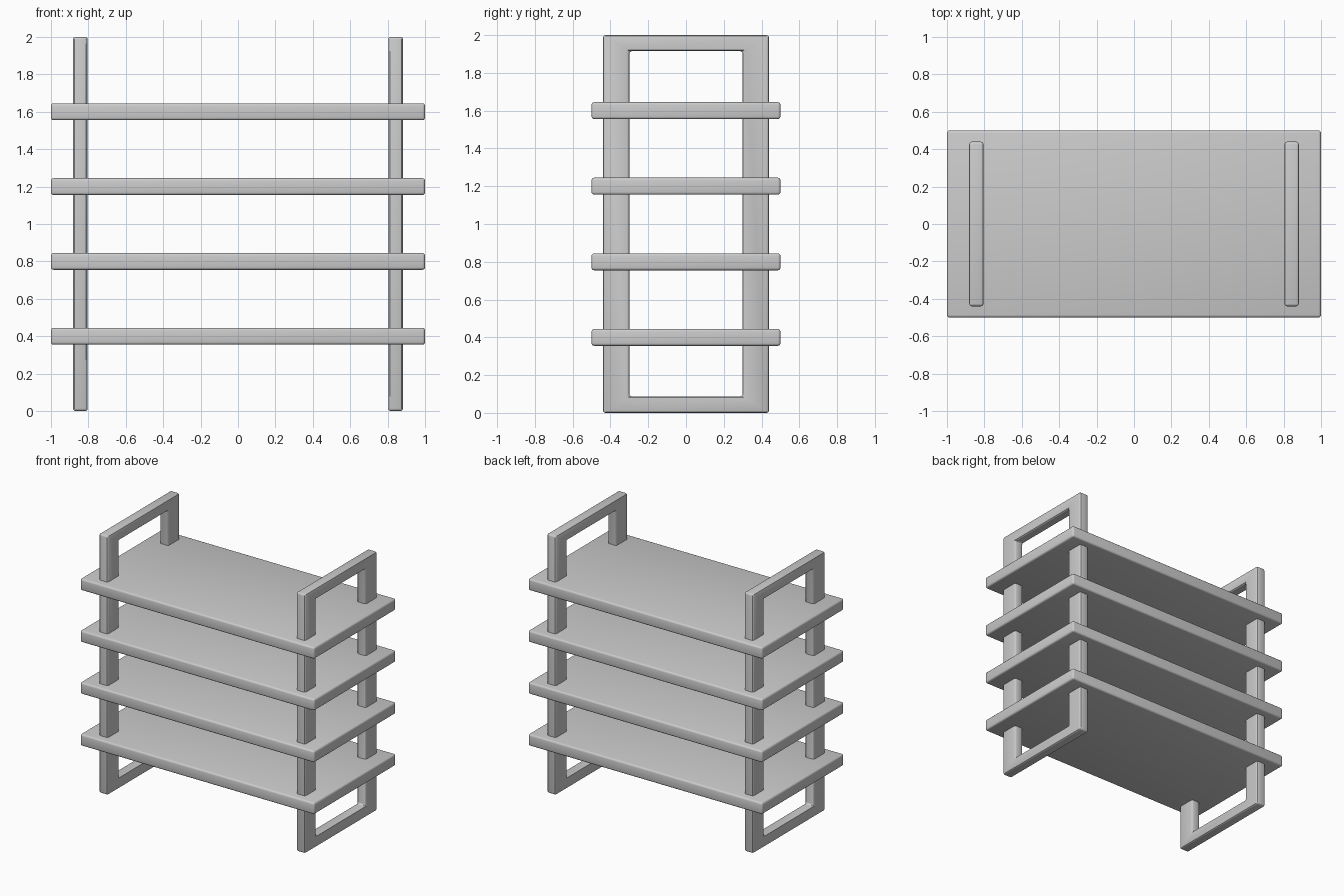
import bpy, bmesh

if "Cube" in bpy.data.objects:
    bpy.data.objects.remove(bpy.data.objects["Cube"])


def finish(name, bm):
    """Turn a bmesh into an object with softly rounded edges."""
    bmesh.ops.recalc_face_normals(bm, faces=bm.faces)
    mesh = bpy.data.meshes.new(name)
    bm.to_mesh(mesh)
    bm.free()
    ob = bpy.data.objects.new(name, mesh)
    bpy.context.collection.objects.link(ob)
    bev = ob.modifiers.new("rounded_edges", 'BEVEL')
    bev.width = 0.014
    bev.segments = 3
    bev.limit_method = 'ANGLE'
    bpy.ops.object.select_all(action='DESELECT')
    bpy.context.view_layer.objects.active = ob
    ob.select_set(True)
    bpy.ops.object.modifier_apply(modifier=bev.name)
    bpy.ops.object.shade_smooth_by_angle()
    return ob


def shelf(name, z):
    bm = bmesh.new()
    bmesh.ops.create_cube(bm, size=1)
    for v in bm.verts:
        v.co.x *= 2.0
        v.co.y *= 1.0
        v.co.z = v.co.z * 0.09 + z
    finish(name, bm)


def side_frame(name, x, width=0.077):
    # Rectangular ring in the YZ plane, extruded along X
    bm = bmesh.new()

    def loop(y, z0, z1):
        return [bm.verts.new((x - width / 2, a, b))
                for a, b in ((-y, z0), (y, z0), (y, z1), (-y, z1))]

    outer = loop(0.44, 0.0, 2.0)
    inner = loop(0.30, 0.087, 1.915)
    for i in range(4):
        j = (i + 1) % 4
        bm.faces.new((outer[i], outer[j], inner[j], inner[i]))
    ring = bm.faces[:]
    dup = bmesh.ops.extrude_face_region(bm, geom=ring, use_keep_orig=True)
    moved = [g for g in dup["geom"] if isinstance(g, bmesh.types.BMVert)]
    bmesh.ops.translate(bm, verts=moved, vec=(width, 0, 0))
    finish(name, bm)


# Four shelves
for i in range(4):
    shelf(f"shelf_{i + 1}", 0.4 * (i + 1))

# Two end frames that the shelves pass through
side_frame("left_frame", -0.843)
side_frame("right_frame", 0.843)
